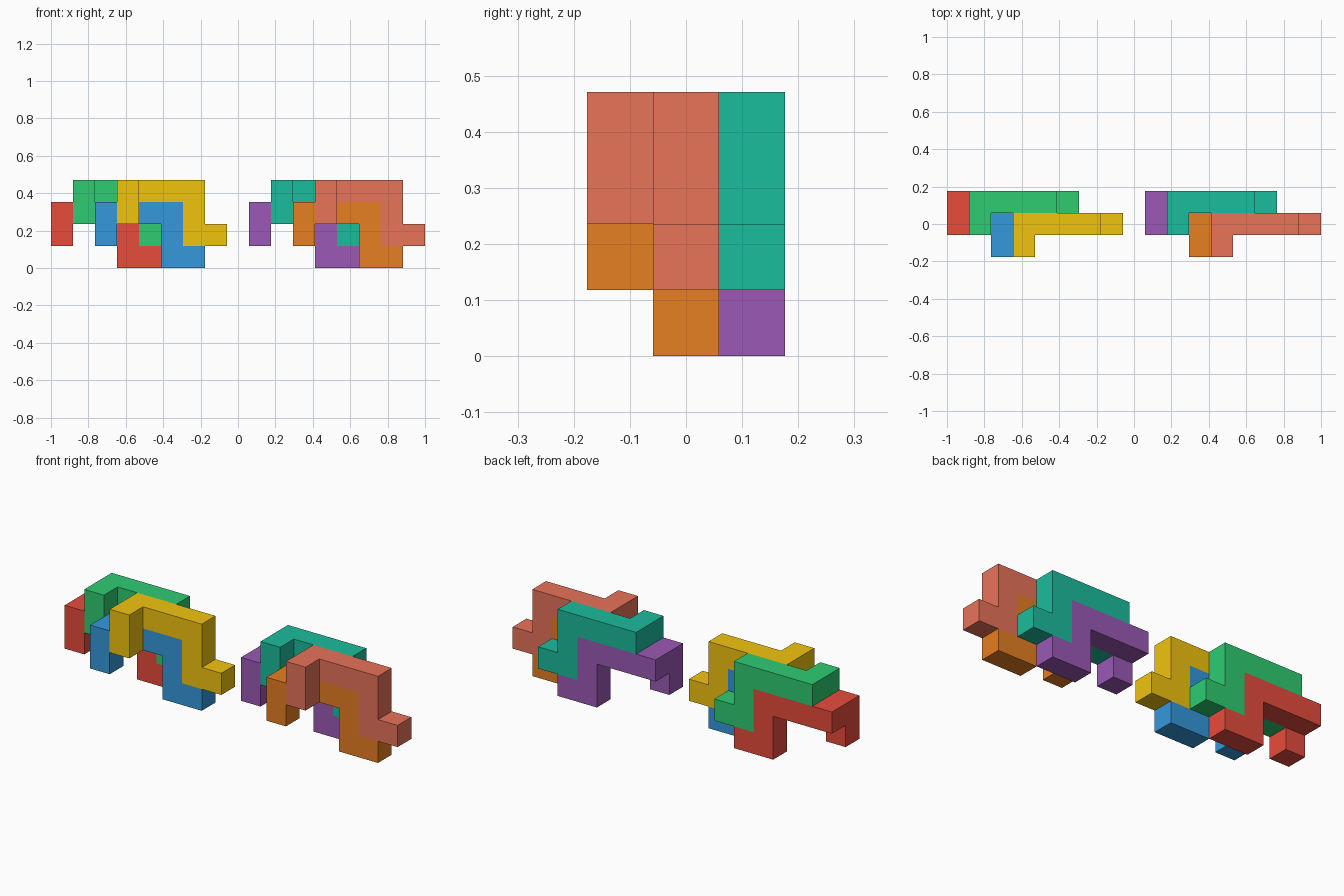
import bpy, bmesh
from mathutils import Vector

if "Cube" in bpy.data.objects:
    bpy.data.objects.remove(bpy.data.objects["Cube"])

U = 2 / 17                                   # edge of one cube; the model is 17 cubes long
UP, DOWN, BACK, RIGHT = (Vector(v) for v in ((0, 0, 1), (0, 0, -1), (0, 1, 0), (1, 0, 0)))
STEPS = [UP, BACK, RIGHT, RIGHT, RIGHT, DOWN, DOWN, RIGHT]   # path of the bent bar
SIDES = [s * a for a in (UP, BACK, RIGHT) for s in (1, -1)]


def linear(hex_code):
    channels = [int(hex_code[i:i + 2], 16) / 255 for i in (0, 2, 4)]
    return [c / 12.92 if c <= 0.04045 else ((c + 0.055) / 1.055) ** 2.4 for c in channels] + [1]


def bent_bar(name, start, colour):
    """Square bar following STEPS from the start cell, as one closed shell."""
    cells = [Vector(start)]
    for step in STEPS:
        cells.append(cells[-1] + step)
    filled = {tuple(c) for c in cells}
    bm = bmesh.new()
    for cell in cells:
        for n in SIDES:
            if tuple(cell + n) in filled:
                continue
            a = Vector((n.y, n.z, n.x))
            b = n.cross(a)
            mid = cell + Vector((0.5, 0.5, 0.5)) + n / 2
            corners = (-a - b, a - b, a + b, -a + b)
            bm.faces.new([bm.verts.new((mid + c / 2 - Vector((8.5, 1.5, 0))) * U)
                          for c in corners])
    bmesh.ops.remove_doubles(bm, verts=bm.verts, dist=1e-4)
    bmesh.ops.dissolve_limit(bm, angle_limit=0.01, verts=bm.verts, edges=bm.edges)
    bmesh.ops.recalc_face_normals(bm, faces=bm.faces)
    mesh = bpy.data.meshes.new(name)
    bm.to_mesh(mesh)
    bm.free()
    mat = bpy.data.materials.new(name + "_paint")
    mat.diffuse_color = linear(colour)
    mat.use_nodes = True
    mat.node_tree.nodes["Principled BSDF"].inputs["Base Color"].default_value = mat.diffuse_color
    mesh.materials.append(mat)
    bpy.context.collection.objects.link(bpy.data.objects.new(name, mesh))


# Four interlocking bars per cluster, the second cluster nine cubes to the right
PLACES = {"back_lower": (0, 1, 1), "back_upper": (1, 1, 2),
          "front_lower": (2, 0, 1), "front_upper": (3, 0, 2)}
CLUSTERS = {"left": (0, ["E74C3C", "2ECC71", "3498DB", "F1C40F"]),
            "right": (9, ["9B59B6", "1ABC9C", "E67E22", "E8735A"])}
for side, (shift, colours) in CLUSTERS.items():
    for (place, (x, y, z)), colour in zip(PLACES.items(), colours):
        bent_bar(f"{side}_{place}_bar", (x + shift, y, z), colour)
